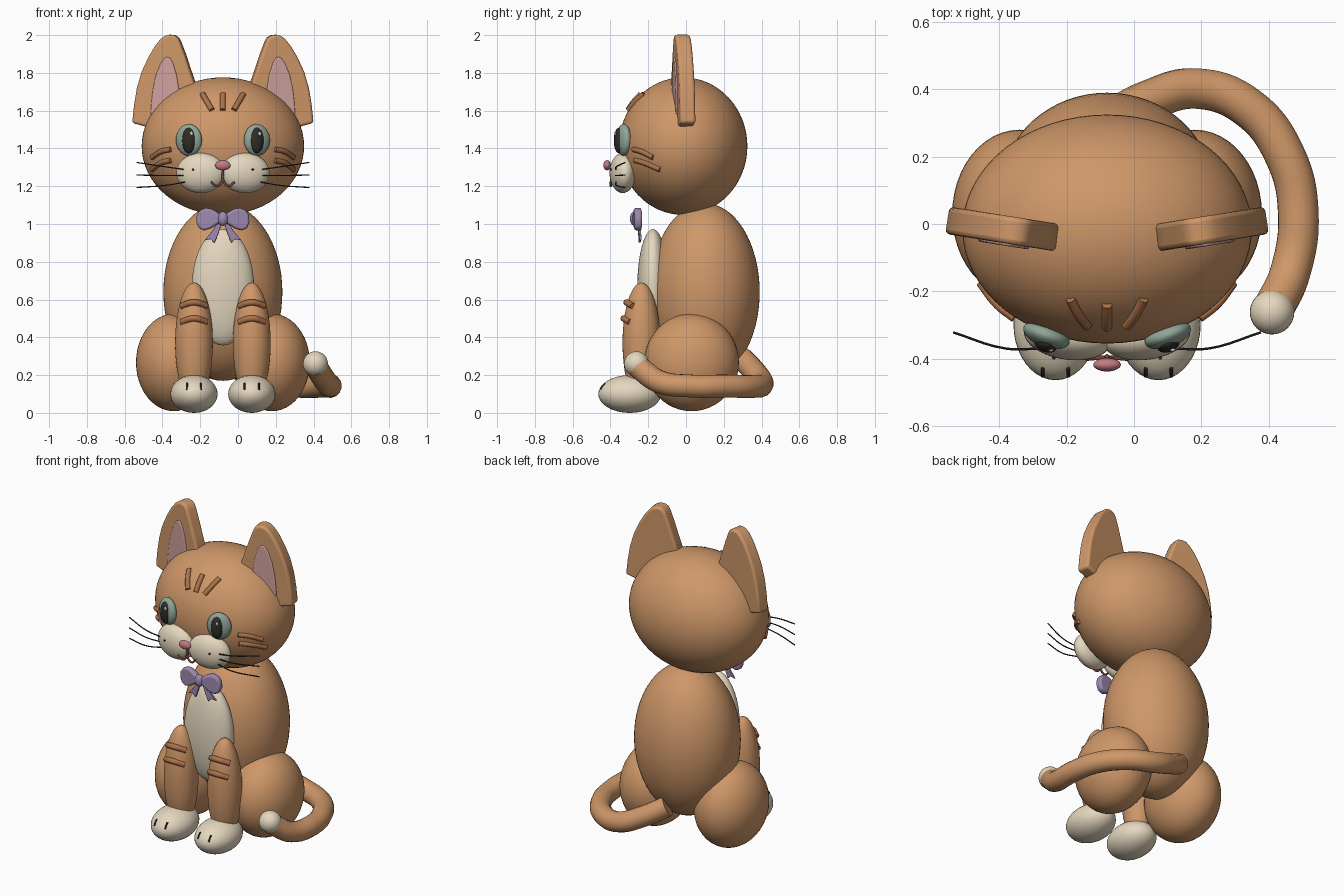
import bpy, bmesh
from math import sqrt, radians

if "Cube" in bpy.data.objects:
    bpy.data.objects.remove(bpy.data.objects["Cube"])

CX = -0.08  # the cat's own middle line


def mat(name, r, g, b):
    m = bpy.data.materials.new(name)
    m.diffuse_color = (r, g, b, 1)
    m.use_nodes = True
    m.node_tree.nodes["Principled BSDF"].inputs["Base Color"].default_value = m.diffuse_color
    return m


FUR = mat("fur", 0.62, 0.31, 0.14)
CREAM = mat("cream", 0.78, 0.68, 0.52)
STRIPE = mat("stripe", 0.42, 0.17, 0.07)
PINK = mat("nose_pink", 0.55, 0.2, 0.23)
EARPINK = mat("ear_pink", 0.62, 0.36, 0.34)
GREEN = mat("iris_green", 0.28, 0.38, 0.31)
DARK = mat("dark", 0.03, 0.025, 0.02)
WHITE = mat("white", 0.9, 0.9, 0.9)
PURPLE = mat("ribbon", 0.34, 0.25, 0.43)
MOUTH = mat("mouth_brown", 0.2, 0.07, 0.06)


def finish(ob, name, material):
    ob.name = name
    ob.data.materials.clear()
    ob.data.materials.append(material)
    bpy.ops.object.select_all(action='DESELECT')
    ob.select_set(True)
    bpy.context.view_layer.objects.active = ob


def ball(name, material, loc, size, rz=0, seg=40):
    """Ellipsoid; x is measured from the cat's middle line."""
    bpy.ops.mesh.primitive_uv_sphere_add(
        segments=seg, ring_count=seg // 2, radius=1,
        location=(CX + loc[0], loc[1], loc[2]), rotation=(0, 0, radians(rz)))
    ob = bpy.context.object
    ob.scale = size
    finish(ob, name, material)
    bpy.ops.object.shade_smooth()
    return ob


def tube(name, material, pts, radius, res=6, bevel_res=3):
    cu = bpy.data.curves.new(name, 'CURVE')
    cu.dimensions = '3D'
    cu.bevel_depth = radius
    cu.bevel_resolution = bevel_res
    cu.resolution_u = res
    cu.use_fill_caps = True
    sp = cu.splines.new('BEZIER')
    sp.bezier_points.add(len(pts) - 1)
    for bp, (x, y, z) in zip(sp.bezier_points, pts):
        bp.co = (CX + x, y, z)
        bp.handle_left_type = bp.handle_right_type = 'AUTO'
    ob = bpy.data.objects.new(name, cu)
    bpy.context.collection.objects.link(ob)
    finish(ob, name, material)
    bpy.ops.object.convert(target='MESH')
    bpy.ops.object.shade_smooth_by_angle(angle=radians(50))
    return bpy.context.object


def plate(name, material, outline, y0, y1, loc, rz, side, bevel):
    """Flat x-z outline given thickness along y; side mirrors it."""
    bm = bmesh.new()
    f = bm.faces.new([bm.verts.new((side * x, y0, z)) for x, z in outline])
    ext = bmesh.ops.extrude_face_region(bm, geom=[f])
    for v in ext['geom']:
        if isinstance(v, bmesh.types.BMVert):
            v.co.y = y1
    bmesh.ops.recalc_face_normals(bm, faces=bm.faces)
    me = bpy.data.meshes.new(name)
    bm.to_mesh(me)
    bm.free()
    ob = bpy.data.objects.new(name, me)
    bpy.context.collection.objects.link(ob)
    ob.location = (CX + side * loc[0], loc[1], loc[2])
    ob.rotation_euler.z = radians(rz * side)
    finish(ob, name, material)
    bv = ob.modifiers.new("bevel", 'BEVEL')
    bv.width, bv.segments = bevel, 3
    bv.limit_method, bv.angle_limit = 'ANGLE', radians(45)
    bpy.ops.object.shade_smooth_by_angle(angle=radians(35))
    return ob


# Head, body and belly
HC, HR = (0, -0.015, 1.412), (0.43, 0.34, 0.364)
ball("head", FUR, HC, HR, seg=64)
ball("body", FUR, (0, 0.1, 0.64), (0.315, 0.29, 0.47), seg=64)
ball("belly_patch", CREAM, (0, -0.175, 0.665), (0.165, 0.083, 0.308))


def on_head(x, z, lift=0.003):
    t = 1 - ((x - HC[0]) / HR[0]) ** 2 - ((z - HC[2]) / HR[2]) ** 2
    return (x, HC[1] - HR[1] * sqrt(max(t, 0)) - lift, z)


EAR = [(-0.155, -0.25), (-0.16, 0.0), (-0.135, 0.07), (-0.105, 0.16), (-0.08, 0.225),
       (-0.068, 0.247), (-0.05, 0.259), (-0.025, 0.262), (0.0, 0.256), (0.022, 0.24),
       (0.055, 0.2), (0.09, 0.14), (0.125, 0.065), (0.15, -0.02), (0.165, -0.11),
       (0.175, -0.205), (0.1, -0.225)]
INNER = [(-0.085, -0.15), (-0.08, -0.04), (-0.065, 0.05), (-0.045, 0.115), (-0.03, 0.138),
         (-0.015, 0.145), (0.0, 0.138), (0.02, 0.11), (0.045, 0.05), (0.062, -0.03),
         (0.07, -0.1), (0.074, -0.16)]
WING = [(0.0, 0.012), (0.03, 0.035), (0.06, 0.052), (0.09, 0.057), (0.12, 0.045),
        (0.138, 0.02), (0.14, -0.02), (0.128, -0.05), (0.1, -0.062), (0.065, -0.052),
        (0.03, -0.03), (0.0, -0.012)]
RIBBON = [(0.0, 0.0), (0.022, -0.005), (0.055, -0.06), (0.098, -0.112),
          (0.065, -0.105), (0.045, -0.125), (0.025, -0.08)]

for s, side in ((-1, "left"), (1, "right")):
    # Ears
    plate("ear_" + side, FUR, EAR, -0.041, 0.041, (0.303, -0.016, 1.74), 9, s, 0.014)
    plate("inner_ear_" + side, EARPINK, INNER, -0.048, -0.03, (0.303, -0.016, 1.74), 9, s, 0.006)

    # Eyes
    ball("eye_" + side, GREEN, (s * 0.18, -0.33, 1.445), (0.072, 0.036, 0.084), 20 * s)
    ball("pupil_" + side, DARK, (s * 0.181, -0.355, 1.442), (0.036, 0.026, 0.068), 20 * s, 28)
    ball("eye_glint_" + side, WHITE, (s * 0.181 + 0.014, -0.374, 1.478), (0.009, 0.006, 0.012), 0, 12)

    # Muzzle, mouth and whiskers
    ball("muzzle_" + side, CREAM, (s * 0.117, -0.335, 1.27), (0.131, 0.068, 0.106), 8 * s)
    tube("mouth_" + side, MOUTH, [(0, -0.392, 1.285), (s * 0.004, -0.396, 1.225),
         (s * 0.03, -0.398, 1.201), (s * 0.062, -0.401, 1.222)], 0.006)
    ball("whisker_dot_" + side, DARK, (s * 0.158, -0.397, 1.288), (0.006, 0.006, 0.006), 0, 10)
    for i, (z0, z1, z2) in enumerate(((1.288, 1.302, 1.326), (1.257, 1.257, 1.259), (1.222, 1.205, 1.193))):
        tube("whisker_%s_%d" % (side, i), DARK, [(s * 0.2, -0.37, z0), (s * 0.3, -0.37, z1),
             (s * 0.457, -0.322, z2)], 0.0035, 5, 1)

    # Cheek stripes
    for i, (z0, z1) in enumerate(((1.395, 1.352), (1.337, 1.288))):
        pts = [on_head(s * (0.275 + 0.1 * t), z0 + (z1 - z0) * t * t) for t in (0, 0.5, 1)]
        tube("cheek_stripe_%s_%d" % (side, i), STRIPE, pts, 0.014)

    # Haunches, front legs, leg stripes
    ball("haunch_" + side, FUR, (s * 0.26, 0.03, 0.267), (0.2, 0.25, 0.258), seg=48)
    ball("front_leg_" + side, FUR, (s * 0.153, -0.236, 0.37), (0.1, 0.1, 0.32))
    for i, (z, y) in enumerate(((0.575, -0.315), (0.49, -0.33))):
        tube("leg_stripe_%s_%d" % (side, i), STRIPE, [(s * 0.153 - 0.067, y + 0.035, z - 0.01),
             (s * 0.153, y, z + 0.01), (s * 0.153 + 0.067, y + 0.035, z - 0.01)], 0.017)

    # Paws with toe lines
    ball("paw_" + side, CREAM, (s * 0.153, -0.298, 0.1), (0.125, 0.166, 0.1))
    for i, dx in enumerate((-0.038, 0.038)):
        tube("toe_line_%s_%d" % (side, i), DARK, [(s * 0.153 + dx, -0.452, 0.123),
             (s * 0.153 + dx, -0.442, 0.142), (s * 0.153 + dx, -0.428, 0.157)], 0.005, 4, 2)

    # Bow
    plate("bow_wing_" + side, PURPLE, WING, -0.02, 0.02, (0, -0.265, 1.028), 6, s, 0.014)
    plate("bow_ribbon_" + side, PURPLE, RIBBON, -0.006, 0.006, (0, -0.25, 1.025), 6, s, 0.003)

ball("bow_knot", PURPLE, (0, -0.272, 1.028), (0.028, 0.025, 0.038), 0, 24)
ball("nose", PINK, (0, -0.418, 1.311), (0.041, 0.02, 0.027), 0, 28)

# Forehead stripes
for i, (x0, x1) in enumerate(((-0.058, -0.108), (0, 0), (0.058, 0.108))):
    pts = [on_head(x0 + (x1 - x0) * t, 1.603 + 0.085 * t) for t in (0, 0.5, 1)]
    tube("forehead_stripe_%d" % i, STRIPE, pts, 0.015)

# Tail curling round to the right, with a pale tip
tube("tail", FUR, [(0.0, 0.30, 0.285), (0.12, 0.365, 0.215), (0.27, 0.402, 0.152), (0.42, 0.345, 0.14),
     (0.53, 0.2, 0.142), (0.568, 0.03, 0.142), (0.545, -0.14, 0.165), (0.49, -0.26, 0.25)], 0.061, 10, 6)
ball("tail_tip", CREAM, (0.49, -0.262, 0.26), (0.066, 0.066, 0.066), 0, 32)
